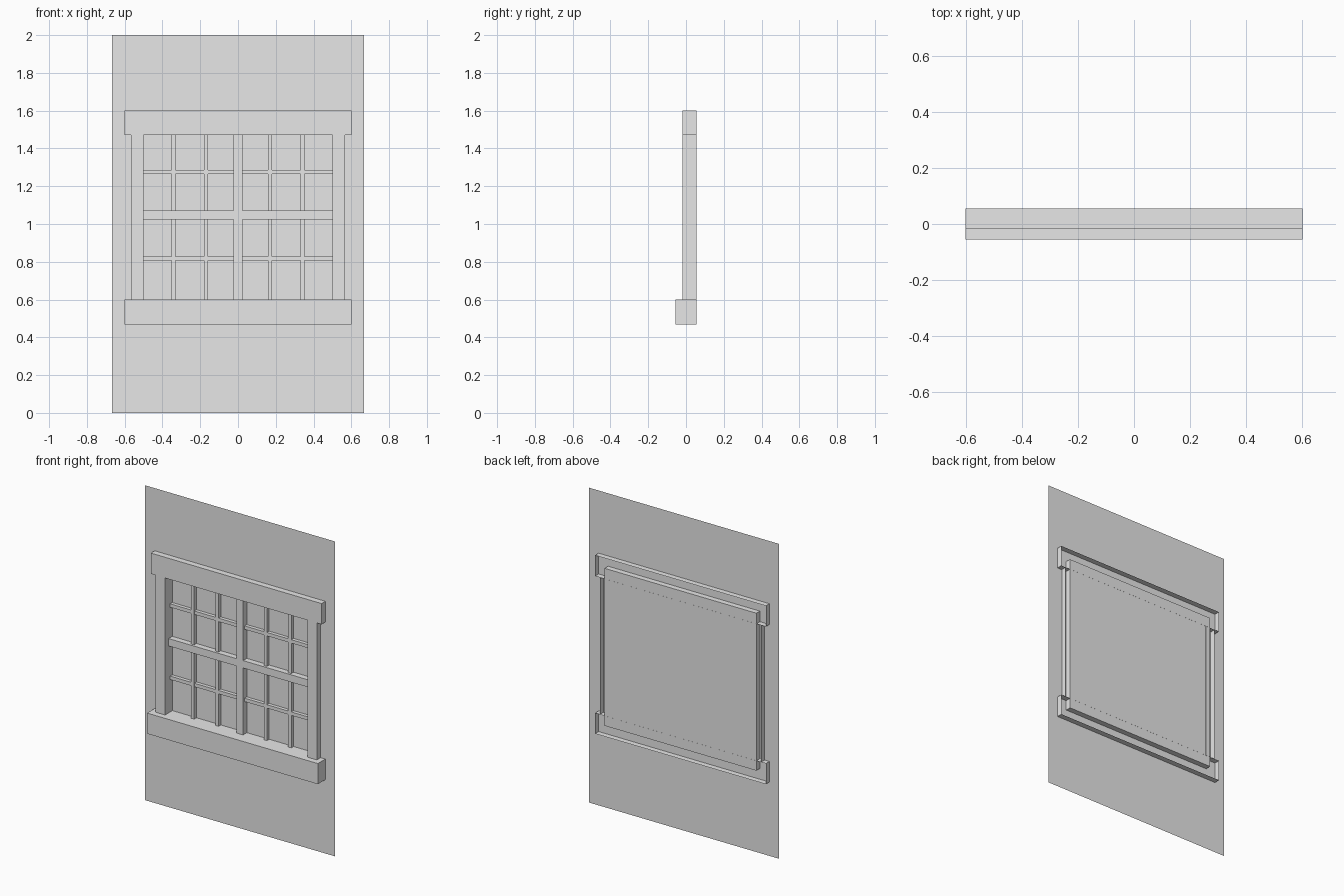
import bpy
import bmesh
from mathutils import Vector

cube = bpy.data.objects.get("Cube")
if cube:
    bpy.data.objects.remove(cube, do_unlink=True)

grey = bpy.data.materials.new("plain_grey")
grey.use_nodes = True
grey.diffuse_color = (0.8, 0.8, 0.8, 1)
grey.node_tree.nodes["Principled BSDF"].inputs["Base Color"].default_value = (0.8, 0.8, 0.8, 1)

BACK = 0.0555      # rear rim of the trim
GLASS = 0.055      # pane depth
WALL = 0.02        # wall sheet depth
TRIM = -0.018      # front of header and jambs
SILL_Z, HEAD_Z = 0.60, 1.47


def finish(name, bm):
    mesh = bpy.data.meshes.new(name)
    bm.to_mesh(mesh)
    bm.free()
    mesh.materials.append(grey)
    obj = bpy.data.objects.new(name, mesh)
    bpy.context.collection.objects.link(obj)
    return obj


def box(name, x, y, z, open_sides=()):
    """Box between (min, max) pairs, without the faces that point along open_sides."""
    bm = bmesh.new()
    bmesh.ops.create_cube(bm, size=1)
    for v in bm.verts:
        v.co = Vector([pair[c > 0] for pair, c in zip((x, y, z), v.co)])
    bm.normal_update()
    gone = [f for f in bm.faces if any(f.normal.dot(Vector(d)) > 0.9 for d in open_sides)]
    bmesh.ops.delete(bm, geom=gone, context="FACES")
    return finish(name, bm)


def ring(bm, half, low, high, y):
    corners = ((-half, low), (half, low), (half, high), (-half, high))
    return [bm.verts.new((x, y, z)) for x, z in corners]


# Wall sheet with an opening whose reveal runs back to the pane
bm = bmesh.new()
outer = ring(bm, 0.6667, 0, 2, WALL)
hole = ring(bm, 0.5333, 0.537, 1.537, WALL)
rear = ring(bm, 0.5333, 0.537, 1.537, GLASS)
for a, b in ((outer, hole), (hole, rear)):
    for i in range(4):
        j = (i + 1) % 4
        bm.faces.new((a[i], a[j], b[j], b[i]))
finish("wall", bm)

# Window pane
bm = bmesh.new()
bm.faces.new(ring(bm, 0.5333, 0.537, 1.537, GLASS))
finish("window_pane", bm)

# Hollow trim, open at the back
back, up, down = (0, 1, 0), (0, 0, 1), (0, 0, -1)
box("header", (-0.6, 0.6), (TRIM, BACK), (HEAD_Z, 1.602), [back])
box("sill", (-0.6, 0.6), (-BACK, BACK), (0.469, SILL_Z), [back])
for side, name in ((1, "left_jamb"), (-1, "right_jamb")):
    box(name, sorted((side * 0.5, side * 0.5667)), (TRIM, BACK), (SILL_Z, HEAD_Z), [back, up, down])

# Centre mullion and meeting rail
bar_back = GLASS - 0.0004
bar_z = (0.585, 1.497)
box("centre_mullion", (-0.0235, 0.0235), (0.017, bar_back), bar_z)
box("meeting_rail", (-0.513, 0.513), (0.0175, bar_back), (1.025, 1.072))

# Thin glazing bars
for x in (-0.341, -0.17, 0.17, 0.341):
    box("vertical_bar", (x - 0.011, x + 0.011), (0.032, bar_back), bar_z)
for z in (0.817, 1.276):
    box("horizontal_bar", (-0.513, 0.513), (0.0325, bar_back), (z - 0.011, z + 0.011))
